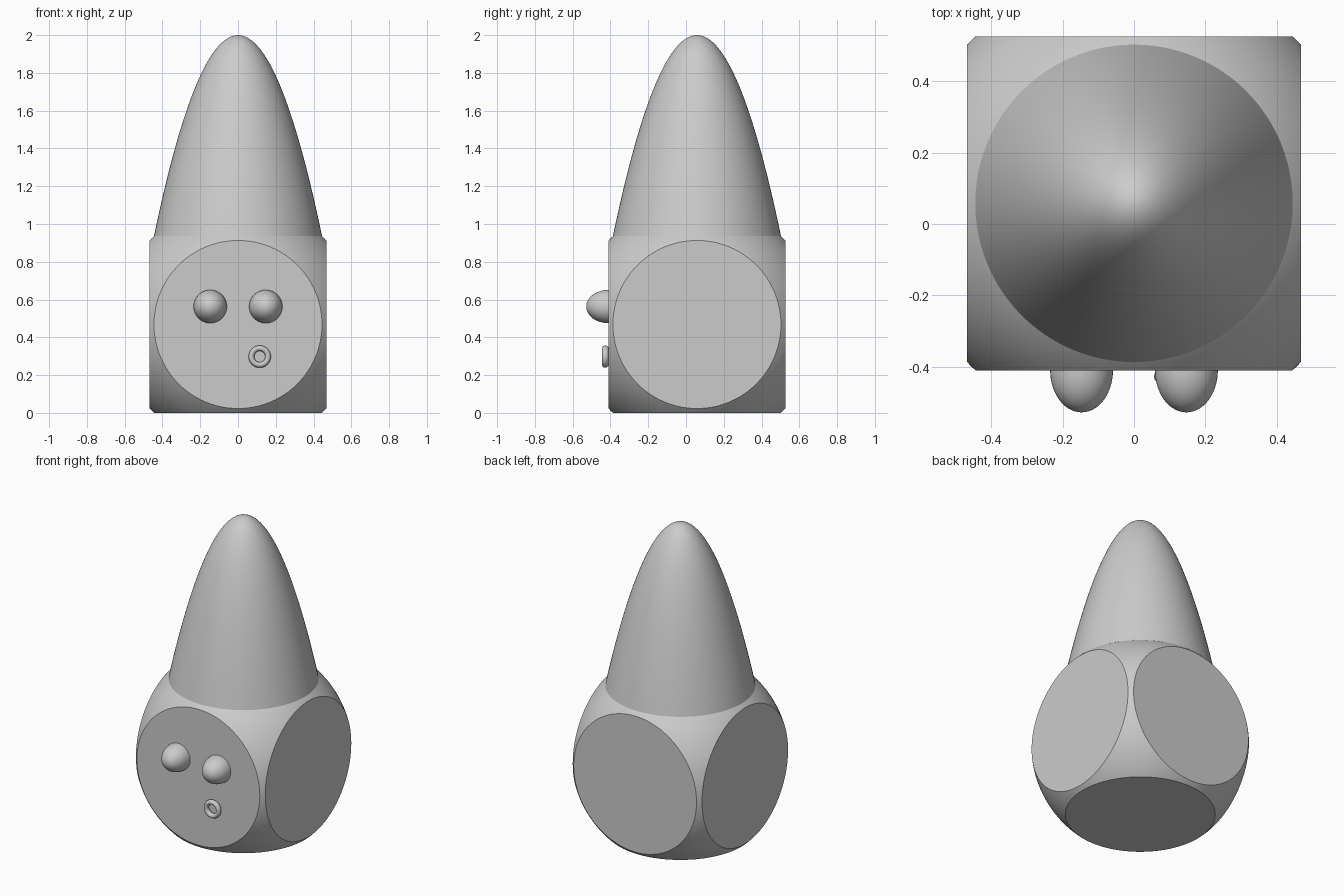
import bpy
import bmesh
import math
from mathutils import Vector, Matrix

cube = bpy.data.objects.get("Cube")
if cube:
    bpy.data.objects.remove(cube, do_unlink=True)

HALF = 0.468                          # half width of the body block
RIM = 0.445                           # radius of the flat discs
CENTRE = Vector((0, 0.058, HALF))
FRONT = CENTRE.y - HALF
TOP = 2 * HALF

grey = bpy.data.materials.new("plain grey")
grey.use_nodes = True
colour = (0.6, 0.6, 0.6, 1)
grey.diffuse_color = colour
grey.node_tree.nodes["Principled BSDF"].inputs["Base Color"].default_value = colour


def finish(name, bm, location):
    """Turn a bmesh into a smooth object with sharp rims."""
    bmesh.ops.recalc_face_normals(bm, faces=bm.faces)
    mesh = bpy.data.meshes.new(name)
    bm.to_mesh(mesh)
    bm.free()
    mesh.materials.append(grey)
    mesh.shade_smooth()
    mesh.set_sharp_from_angle(angle=math.radians(30))
    obj = bpy.data.objects.new(name, mesh)
    obj.location = location
    bpy.context.collection.objects.link(obj)
    return obj


def revolve(profile, steps, closed=False):
    """Spin (radius, height) points around the z axis."""
    bm = bmesh.new()
    verts = [bm.verts.new((r, 0, z)) for r, z in profile]
    pairs = list(zip(verts, verts[1:]))
    if closed:
        pairs.append((verts[-1], verts[0]))
    edges = [bm.edges.new(p) for p in pairs]
    bmesh.ops.spin(bm, geom=verts + edges, cent=(0, 0, 0), axis=(0, 0, 1),
                   angle=math.tau, steps=steps, use_duplicate=False)
    bmesh.ops.remove_doubles(bm, verts=bm.verts, dist=0.0001)
    return bm


# Body: a ball trimmed flat on six sides
bm = bmesh.new()
bmesh.ops.create_uvsphere(bm, u_segments=128, v_segments=64,
                          radius=math.hypot(HALF, RIM))
for axis in range(3):
    for side in (-1, 1):
        normal = Vector((0, 0, 0))
        normal[axis] = side
        cut = bmesh.ops.bisect_plane(bm, geom=bm.verts[:] + bm.edges[:] + bm.faces[:],
                                     dist=0.00001, plane_co=normal * HALF,
                                     plane_no=normal, clear_outer=True)
        rim = [e for e in cut["geom_cut"] if isinstance(e, bmesh.types.BMEdge)]
        bmesh.ops.edgeloop_fill(bm, edges=rim)
finish("body", bm, CENTRE)

# Tall hat: a paraboloid standing on the top disc
RINGS = 32
height = 2 - TOP
hat = [(RIM * i / RINGS, height * (1 - (i / RINGS) ** 2)) for i in range(RINGS + 1)]
finish("hat", revolve(hat, 96), (0, CENTRE.y, TOP))

# Eyes: half eggs bulging from the front disc
forward = Matrix.Rotation(math.pi / 2, 3, "X")
for name, side in (("left_eye", 1), ("right_eye", -1)):
    egg = [(0.088 * math.cos(a), 0.118 * math.sin(a))
           for a in (math.pi / 2 * i / 16 for i in range(17))]
    bm = revolve(egg, 48)
    bmesh.ops.transform(bm, matrix=forward.to_4x4(), verts=bm.verts)
    finish(name, bm, (side * 0.147, FRONT, 0.563))

# Mouth: a small ring, off to the left
ring = [(0.044 + 0.015 * math.cos(a), 0.017 * math.sin(a))
        for a in (math.tau * i / 16 for i in range(16))]
bm = revolve(ring, 48, closed=True)
bmesh.ops.transform(bm, matrix=forward.to_4x4(), verts=bm.verts)
finish("mouth", bm, (0.115, FRONT - 0.017, 0.298))
